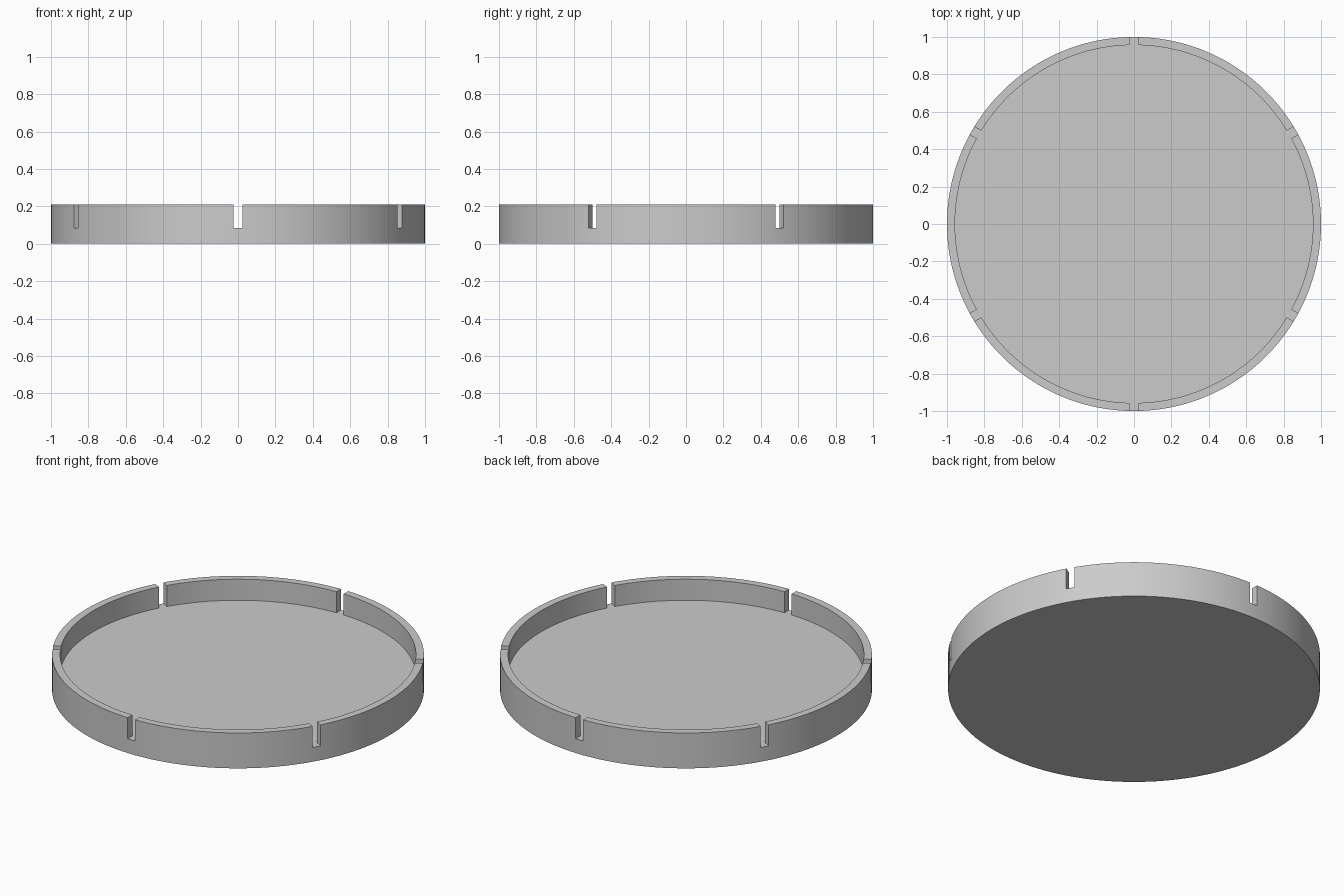
import bpy, bmesh, math

cube = bpy.data.objects.get("Cube")
if cube:
    bpy.data.objects.remove(cube, do_unlink=True)

R_OUT, R_IN = 1.0, 0.957        # outer and inner wall radius
FLOOR, TOP = 0.085, 0.21        # tray floor and rim heights
SLOT = 0.024                    # half width of a slot
SLOTS, STEPS = 6, 24            # slot count, facets per wall section

grey = bpy.data.materials.new("light_grey")
grey.use_nodes = True
grey.diffuse_color = (0.6, 0.6, 0.6, 1)
bsdf = grey.node_tree.nodes["Principled BSDF"]
bsdf.inputs["Base Color"].default_value = (0.6, 0.6, 0.6, 1)
bsdf.inputs["Roughness"].default_value = 0.6

bm = bmesh.new()


def arc(radius, start, z):
    """Vertices of one wall arc, ending flush with parallel-sided slots."""
    pitch = 2 * math.pi / SLOTS
    gap = math.asin(SLOT / radius)
    angles = [start + gap + (pitch - 2 * gap) * i / STEPS for i in range(STEPS + 1)]
    return [bm.verts.new((radius * math.cos(a), radius * math.sin(a), z)) for a in angles]


# Wall sections between the slots, standing on the floor level
outer_loop, floor_loop = [], []
for k in range(SLOTS):
    start = math.radians(30) + k * 2 * math.pi / SLOTS
    out_lo, out_hi = arc(R_OUT, start, FLOOR), arc(R_OUT, start, TOP)
    in_lo, in_hi = arc(R_IN, start, FLOOR), arc(R_IN, start, TOP)
    for i in range(STEPS):
        j = i + 1
        bm.faces.new((out_lo[i], out_lo[j], out_hi[j], out_hi[i]))
        bm.faces.new((in_lo[j], in_lo[i], in_hi[i], in_hi[j]))
        bm.faces.new((out_hi[i], out_hi[j], in_hi[j], in_hi[i]))
    # Flat slot cheeks
    bm.faces.new((out_lo[0], out_hi[0], in_hi[0], in_lo[0]))
    bm.faces.new((out_lo[-1], in_lo[-1], in_hi[-1], out_hi[-1]))
    # Outer edge at the middle of the slot keeps the full radius
    mid = bm.verts.new((R_OUT * math.cos(start), R_OUT * math.sin(start), FLOOR))
    outer_loop += [mid] + out_lo
    floor_loop += [mid, out_lo[0]] + in_lo + [out_lo[-1]]

# Floor running out through the slots, base side and underside
bm.faces.new(floor_loop)
base_loop = [bm.verts.new((v.co.x, v.co.y, 0)) for v in outer_loop]
n = len(outer_loop)
for i in range(n):
    j = (i + 1) % n
    bm.faces.new((base_loop[i], base_loop[j], outer_loop[j], outer_loop[i]))
bm.faces.new(base_loop[::-1])
bmesh.ops.recalc_face_normals(bm, faces=bm.faces)

mesh = bpy.data.meshes.new("slotted_tray")
bm.to_mesh(mesh)
bm.free()
mesh.materials.append(grey)
tray = bpy.data.objects.new("slotted_tray", mesh)
bpy.context.collection.objects.link(tray)

bpy.ops.object.select_all(action='DESELECT')
tray.select_set(True)
bpy.context.view_layer.objects.active = tray
bpy.ops.object.shade_smooth_by_angle(angle=math.radians(30))
